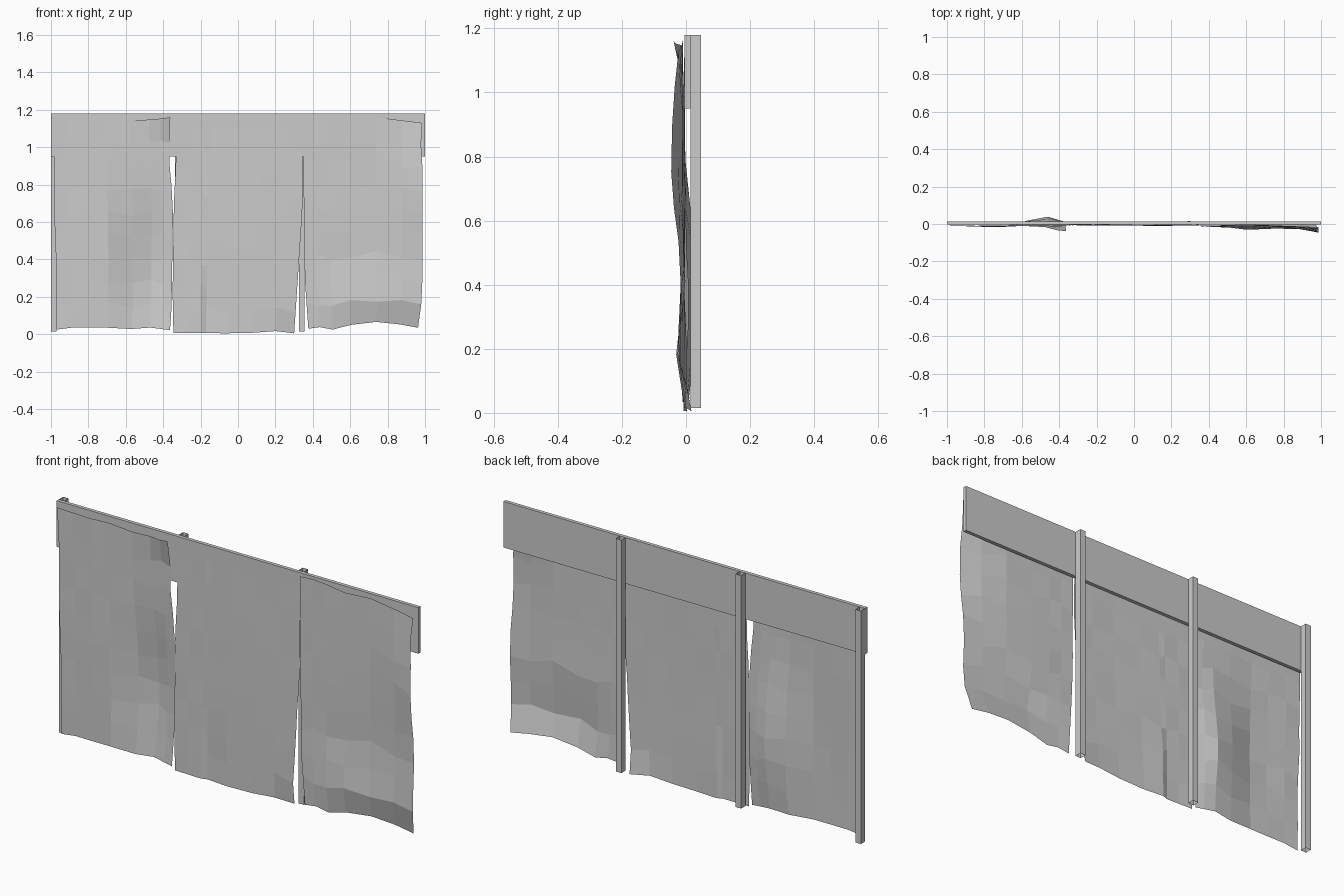
import bpy, bmesh, math

cube = bpy.data.objects.get("Cube")
if cube:
    bpy.data.objects.remove(cube)

grey = bpy.data.materials.new("plain grey")
grey.use_nodes = True
colour = (0.6, 0.6, 0.6, 1)
grey.diffuse_color = colour
grey.node_tree.nodes["Principled BSDF"].inputs["Base Color"].default_value = colour


def finish(bm, name):
    mesh = bpy.data.meshes.new(name)
    bm.to_mesh(mesh)
    bm.free()
    mesh.materials.append(grey)
    obj = bpy.data.objects.new(name, mesh)
    bpy.context.collection.objects.link(obj)
    return obj


def box(name, x, y, z, open_ends=False):
    """Box spanning three ranges; open_ends leaves out the top and bottom."""
    bm = bmesh.new()
    bmesh.ops.create_cube(bm, size=1)
    for v in bm.verts:
        v.co = [r[0] + (c + 0.5) * (r[1] - r[0]) for r, c in zip((x, y, z), v.co)]
    if open_ends:
        bm.normal_update()
        ends = [f for f in bm.faces if abs(f.normal.z) > 0.5]
        bmesh.ops.delete(bm, geom=ends, context='FACES_ONLY')
    return finish(bm, name)


def along(points, t):
    """Piecewise linear value at t."""
    if t <= points[0][0]:
        return points[0][1]
    for (a, p), (b, q) in zip(points, points[1:]):
        if t <= b:
            return p + (q - p) * (t - a) / (b - a)
    return points[-1][1]


def cloth(name, columns, left, right, bottom, top, base, bumps, rows=9):
    """Hanging sheet: left/right are (z, x) edges, bottom/top (x, z) edges,
    bumps are (x, z, x radius, z radius, y offset)."""
    bm = bmesh.new()
    x0, x1 = columns[0], columns[-1]
    grid = []
    for j in range(rows + 1):
        row = []
        for i, xc in enumerate(columns):
            lo, hi = along(bottom, xc), along(top, xc)
            # slightly uneven rows, as in creased fabric
            wobble = 0.014 * math.sin(2.3 * i + 1.7 * j) if 0 < j < rows else 0
            z = lo + (hi - lo) * j / rows + wobble
            u = (xc - x0) / (x1 - x0)
            x = along(left, z) * (1 - u) + along(right, z) * u
            y = base + 0.002 * math.sin(3.1 * i + 2.1 * j)
            for bx, bz, rx, rz, dy in bumps:
                y += dy * math.exp(-((x - bx) / rx) ** 2 - ((z - bz) / rz) ** 2)
            row.append(bm.verts.new((x, y, z)))
        grid.append(row)
    for a, b in zip(grid, grid[1:]):
        for i in range(len(columns) - 1):
            bm.faces.new((a[i], a[i + 1], b[i + 1], b[i]))
    return finish(bm, name)


# Top board and the open-ended posts behind it
box("top_board", (-1, 1), (-0.004, 0.014), (0.95, 1.18))
for n, side in enumerate(("right", "middle", "left")):
    x = -0.985 + 0.6625 * n
    box(side + "_post", (x - 0.015, x + 0.015), (0.014, 0.047), (0.015, 1.18), True)

# Three hanging sheets
cloth("right_sheet", (-0.98, -0.9, -0.8, -0.7, -0.57, -0.47, -0.41, -0.36),
      [(0, -0.97), (0.35, -0.97), (0.55, -0.98), (1.1, -0.985), (1.15, -0.995)],
      [(0, -0.365), (0.15, -0.355), (0.7, -0.347), (0.95, -0.37), (1.15, -0.362)],
      [(-0.98, 0.025), (-0.9, 0.035), (-0.7, 0.035), (-0.57, 0.028), (-0.47, 0.036), (-0.36, 0.022)],
      [(-0.98, 1.15), (-0.8, 1.145), (-0.7, 1.15), (-0.57, 1.14), (-0.41, 1.153), (-0.36, 1.16)],
      -0.01,
      [(-0.48, 0.36, 0.12, 0.32, 0.05), (-0.37, 1.17, 0.09, 0.07, -0.03),
       (-0.73, 0.45, 0.09, 0.35, -0.008)])

cloth("middle_sheet", (-0.345, -0.27, -0.2, -0.17, -0.06, 0.08, 0.2, 0.3),
      [(0, -0.345), (0.2, -0.35), (0.7, -0.343), (0.95, -0.33)],
      [(0, 0.3), (0.3, 0.32), (0.6, 0.34), (0.8, 0.35), (0.97, 0.345)],
      [(-0.345, 0.008), (-0.06, 0.005), (0.08, 0.008), (0.2, 0.017), (0.3, 0.005)],
      [(-0.345, 1.1), (0.3, 1.11)],
      -0.005,
      [(-0.2, 0.08, 0.05, 0.18, -0.014), (-0.16, 0.08, 0.05, 0.18, 0.02),
       (0.31, 0, 0.09, 0.08, 0.022), (0.1, 0.6, 0.2, 0.4, -0.004)])

cloth("left_sheet", (0.365, 0.43, 0.5, 0.6, 0.74, 0.87, 0.975),
      [(0, 0.378), (0.3, 0.357), (0.6, 0.352), (1.16, 0.35)],
      [(0.03, 0.962), (0.2, 0.985), (0.95, 0.986), (1.05, 0.975), (1.13, 0.985)],
      [(0.365, 0.03), (0.43, 0.038), (0.5, 0.025), (0.6, 0.05), (0.74, 0.066), (0.87, 0.053), (0.975, 0.035)],
      [(0.365, 1.165), (0.43, 1.17), (0.5, 1.165), (0.6, 1.15), (0.74, 1.16), (0.975, 1.13)],
      -0.01,
      [(1, 0.82, 0.13, 0.3, -0.038), (0.62, 0.19, 0.18, 0.1, -0.016),
       (0.95, 0.2, 0.3, 0.12, -0.014), (0.9, 0, 0.3, 0.1, 0.03),
       (0.6, 0.42, 0.15, 0.12, 0.008)])
